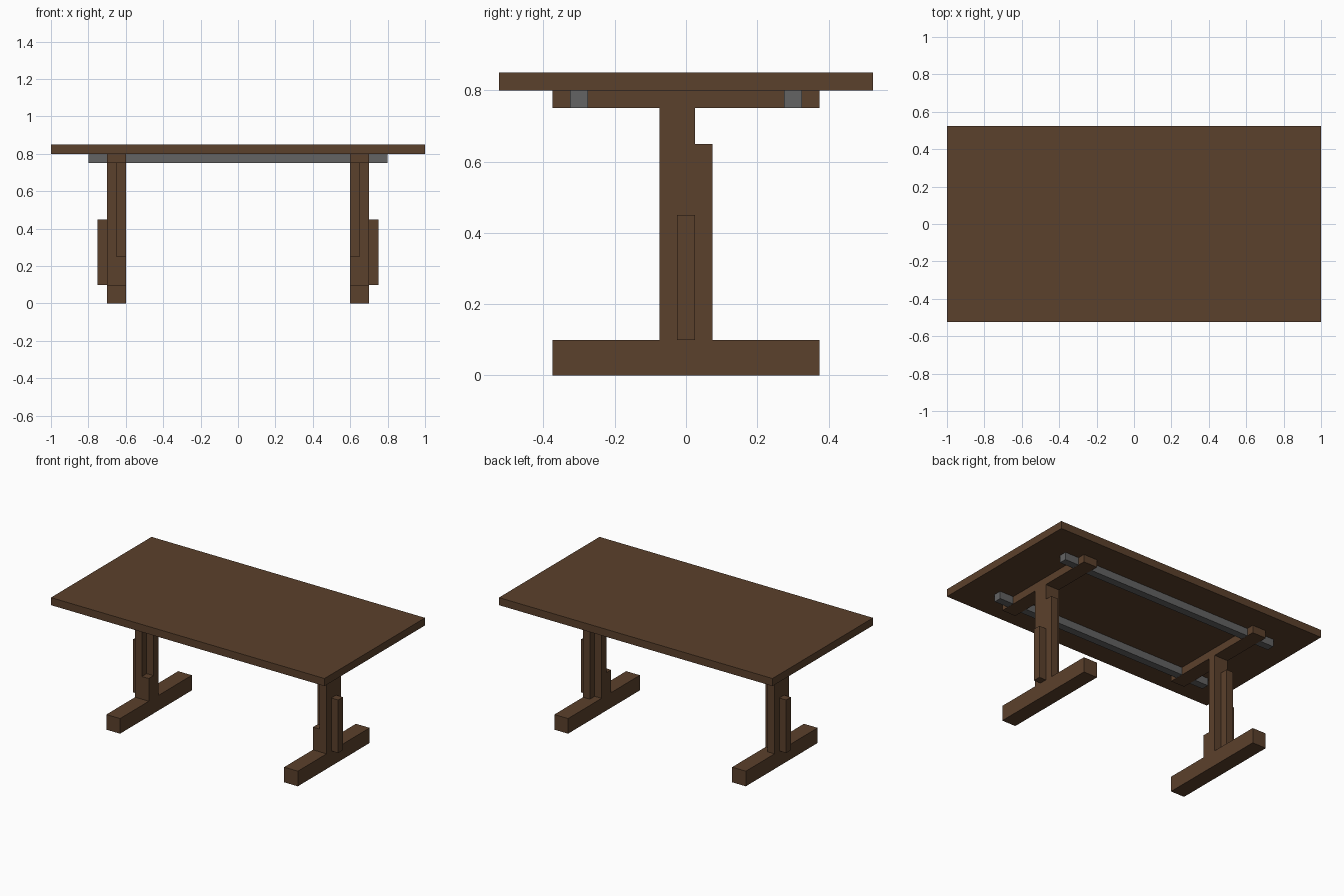
import bpy
import bmesh

cube = bpy.data.objects.get("Cube")
if cube:
    bpy.data.objects.remove(cube, do_unlink=True)


def make_material(name, rgb):
    mat = bpy.data.materials.new(name)
    mat.use_nodes = True
    mat.diffuse_color = (*rgb, 1)
    bsdf = next(n for n in mat.node_tree.nodes if n.type == 'BSDF_PRINCIPLED')
    bsdf.inputs["Base Color"].default_value = (*rgb, 1)
    return mat


wood = make_material("dark brown wood", (0.105, 0.052, 0.025))
steel = make_material("grey steel", (0.125, 0.125, 0.125))


def prism(name, outline, z0, z1, mat):
    """Extrude a plan outline from z0 up to z1."""
    bm = bmesh.new()
    face = bm.faces.new([bm.verts.new((x, y, z0)) for x, y in outline])
    up = bmesh.ops.extrude_face_region(bm, geom=[face])["geom"]
    bmesh.ops.translate(bm, vec=(0, 0, z1 - z0),
                        verts=[g for g in up if isinstance(g, bmesh.types.BMVert)])
    bmesh.ops.recalc_face_normals(bm, faces=bm.faces)
    mesh = bpy.data.meshes.new(name)
    bm.to_mesh(mesh)
    bm.free()
    mesh.materials.append(mat)
    obj = bpy.data.objects.new(name, mesh)
    bpy.context.collection.objects.link(obj)
    return obj


def box(name, x0, x1, y0, y1, z0, z1, mat=wood):
    return prism(name, [(x0, y0), (x1, y0), (x1, y1), (x0, y1)], z0, z1, mat)


# Table top
box("table_top", -1, 1, -0.525, 0.525, 0.80, 0.85)

# Steel rails let into the crossbeams, just clear of their undersides
for side, y in (("front", -0.30), ("back", 0.30)):
    box(side + "_rail", -0.80, 0.80, y - 0.025, y + 0.025, 0.751, 0.80, steel)

# L-shaped post section, notched on the inner front and inner back corners
post_section = [(0.60, -0.025), (0.65, -0.025), (0.65, -0.075),
                (0.70, -0.075), (0.70, 0.025), (0.60, 0.025)]

# Trestle legs, mirrored left and right
for side, s in (("left", 1), ("right", -1)):
    def leg_box(part, x0, x1, y0, y1, z0, z1):
        xs = sorted((s * x0, s * x1))
        return box(f"{side}_{part}", *xs, y0, y1, z0, z1)

    leg_box("foot", 0.60, 0.70, -0.375, 0.375, 0, 0.10)
    leg_box("crossbeam", 0.60, 0.70, -0.375, 0.375, 0.75, 0.80)
    prism(f"{side}_post", [(s * x, y) for x, y in post_section], 0.10, 0.75, wood)
    leg_box("inner_front_block", 0.60, 0.65, -0.075, -0.025, 0.10, 0.25)
    leg_box("back_batten", 0.65, 0.70, 0.025, 0.075, 0.10, 0.65)
    leg_box("outer_batten", 0.70, 0.75, -0.025, 0.025, 0.10, 0.45)
